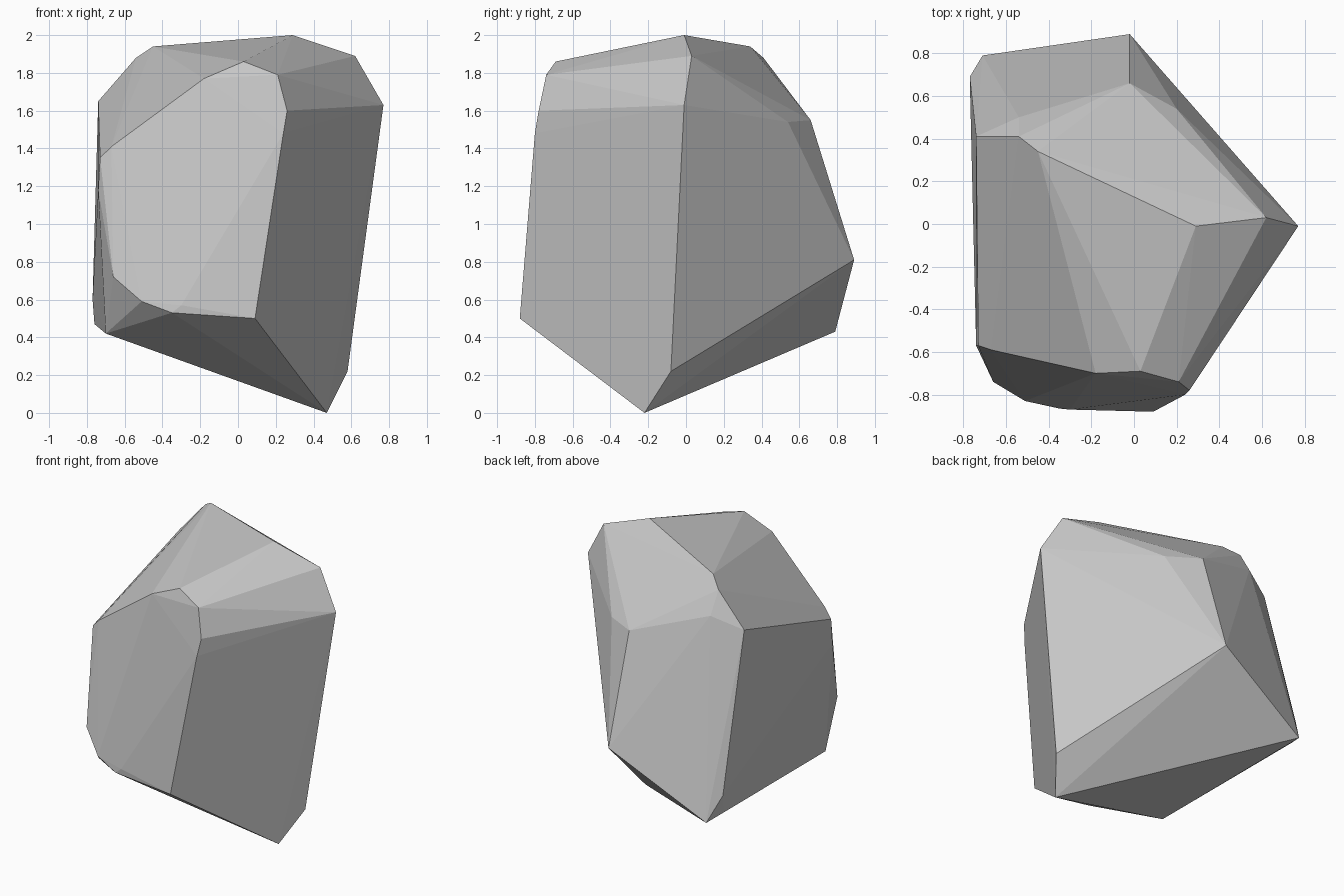
import bpy
import bmesh

# Corner points of the faceted boulder, grouped by region
base = [(0.47, -0.22, 0.0), (0.58, -0.08, 0.22), (-0.71, 0.79, 0.43),
        (-0.76, 0.66, 0.47), (-0.77, 0.69, 0.60), (-0.70, -0.55, 0.42)]
front_foot = [(0.09, -0.88, 0.50), (-0.35, -0.865, 0.53), (-0.30, -0.87, 0.57),
              (-0.51, -0.83, 0.59), (-0.66, -0.74, 0.72)]
front_rim = [(0.26, -0.78, 1.60), (0.24, -0.80, 1.48), (0.21, -0.74, 1.79),
             (0.03, -0.69, 1.86), (-0.18, -0.70, 1.77), (-0.67, -0.59, 1.41),
             (-0.73, -0.57, 1.35), (-0.74, -0.57, 1.18)]
crown = [(0.77, -0.01, 1.63), (0.62, 0.03, 1.89), (0.29, -0.01, 2.0),
         (-0.45, 0.34, 1.94), (-0.54, 0.41, 1.88), (-0.74, 0.41, 1.65)]
back = [(-0.02, 0.89, 0.81), (-0.02, 0.66, 1.55), (0.20, 0.54, 1.54),
        (-0.54, 0.50, 1.73)]

# Wrap the corners in a convex skin
bm = bmesh.new()
for co in base + front_foot + front_rim + crown + back:
    bm.verts.new(co)
bmesh.ops.convex_hull(bm, input=bm.verts)
loose = [v for v in bm.verts if not v.link_faces]
bmesh.ops.delete(bm, geom=loose, context='VERTS')
bmesh.ops.recalc_face_normals(bm, faces=bm.faces)

mesh = bpy.data.meshes.new("boulder")
bm.to_mesh(mesh)
bm.free()

# Plain grey stone with flat facets
stone = bpy.data.materials.new("grey stone")
stone.diffuse_color = (0.57, 0.57, 0.57, 1)
mesh.materials.append(stone)
boulder = bpy.data.objects.new("boulder", mesh)
bpy.context.collection.objects.link(boulder)
